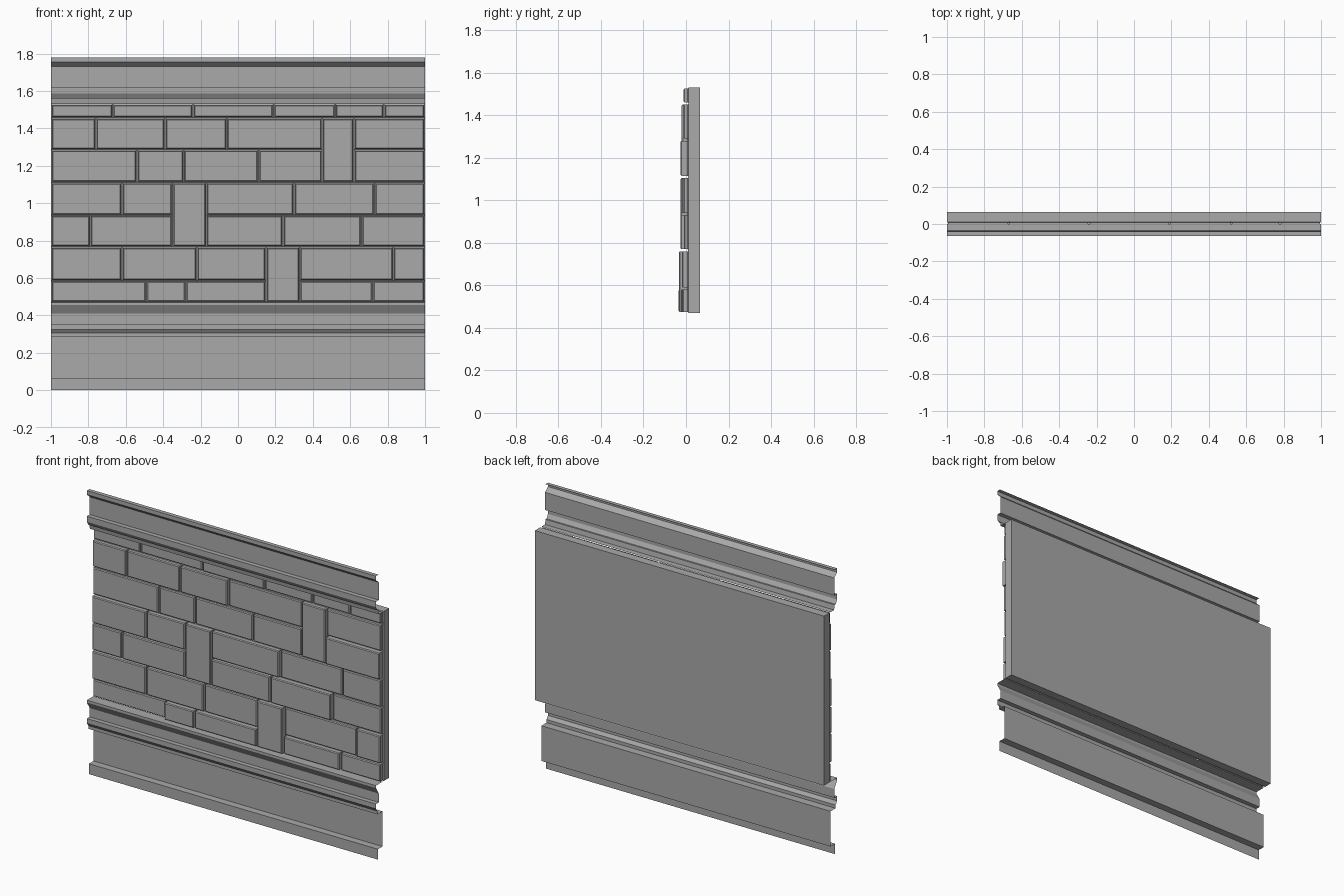
import bpy
import bmesh
import random

random.seed(4)
cube = bpy.data.objects.get("Cube")
if cube:
    bpy.data.objects.remove(cube, do_unlink=True)

# One plain stone colour
STONE = (0.4, 0.4, 0.4, 1)
stone = bpy.data.materials.new("grey_stone")
stone.use_nodes = True
stone.diffuse_color = STONE
stone.node_tree.nodes["Principled BSDF"].inputs["Base Color"].default_value = STONE

BACK = 0.065


def add_object(name, bm, recalc=True):
    if recalc:
        bmesh.ops.recalc_face_normals(bm, faces=bm.faces)
    mesh = bpy.data.meshes.new(name)
    bm.to_mesh(mesh)
    bm.free()
    mesh.materials.append(stone)
    obj = bpy.data.objects.new(name, mesh)
    bpy.context.collection.objects.link(obj)


def trim(name, profile):
    """Open moulding sheet: a (y, z) profile, listed top down, swept along x."""
    bm = bmesh.new()
    left = [bm.verts.new((1, y, z)) for y, z in profile]
    right = [bm.verts.new((-1, y, z)) for y, z in profile]
    for i in range(len(profile) - 1):
        bm.faces.new((right[i], right[i + 1], left[i + 1], left[i]))
    add_object(name, bm, recalc=False)


def block(bm, x0, x1, z0, z1, front):
    """Stone with a full-size back and a stepped, chamfered front."""
    rings = []
    for inset, y in ((0, BACK), (0, 0.012), (0.005, 0.008),
                     (0.005, front + 0.005), (0.01, front)):
        rings.append([bm.verts.new((x, y, z)) for x, z in (
            (x0 + inset, z0 + inset), (x1 - inset, z0 + inset),
            (x1 - inset, z1 - inset), (x0 + inset, z1 - inset))])
    for a, b in zip(rings, rings[1:]):
        for i in range(4):
            j = (i + 1) % 4
            bm.faces.new((a[i], a[j], b[j], b[i]))
    bm.faces.new(rings[0][::-1])
    bm.faces.new(rings[-1])


# Upper cornice
trim("upper_cornice", [
    (-0.04, 1.78), (-0.065, 1.78), (-0.065, 1.755), (-0.037, 1.73),
    (-0.037, 1.62), (-0.065, 1.62), (-0.065, 1.585), (-0.05, 1.56),
    (-0.04, 1.56), (-0.035, 1.53), (0, 1.53)])

# Lower mouldings and skirting
trim("lower_skirting", [
    (0, 0.47), (-0.065, 0.47), (-0.065, 0.455), (-0.037, 0.41),
    (-0.037, 0.355), (-0.065, 0.355), (-0.065, 0.325), (-0.05, 0.305),
    (-0.05, 0.285), (0, 0.285), (0, 0.065), (-0.045, 0.065), (-0.045, 0)])

# Stone courses from the top down: vertical joints and the furthest front
LEVELS = [1.53, 1.455, 1.285, 1.11, 0.935, 0.765, 0.585, 0.47]
COURSES = [
    ([-0.67, -0.24, 0.19, 0.52, 0.78], 0.02),
    ([-0.76, -0.39, -0.06, 0.45, 0.62], 0.02),
    ([-0.54, -0.29, 0.11, 0.45, 0.62], 0.028),
    ([-0.62, -0.35, -0.17, 0.3, 0.73], 0.026),
    ([-0.79, -0.35, -0.17, 0.24, 0.66], 0.028),
    ([-0.62, -0.22, 0.15, 0.33, 0.83], 0.033),
    ([-0.49, -0.28, 0.15, 0.33, 0.72], 0.037)]
# Tall stones: left joint by the upper course they start in
TALL = {1: 0.45, 3: -0.35, 5: 0.15}

walls = bmesh.new()
talls = bmesh.new()
for row, (joints, depth) in enumerate(COURSES):
    edges = [-1] + joints + [1]
    for x0, x1 in zip(edges, edges[1:]):
        if TALL.get(row - 1) == x0:
            continue
        if TALL.get(row) == x0:
            block(talls, x0, x1, LEVELS[row + 2], LEVELS[row], -depth)
        else:
            block(walls, x0, x1, LEVELS[row + 1], LEVELS[row],
                  -depth * random.uniform(0.25, 1))
add_object("wall_blocks", walls)
add_object("tall_blocks", talls)
